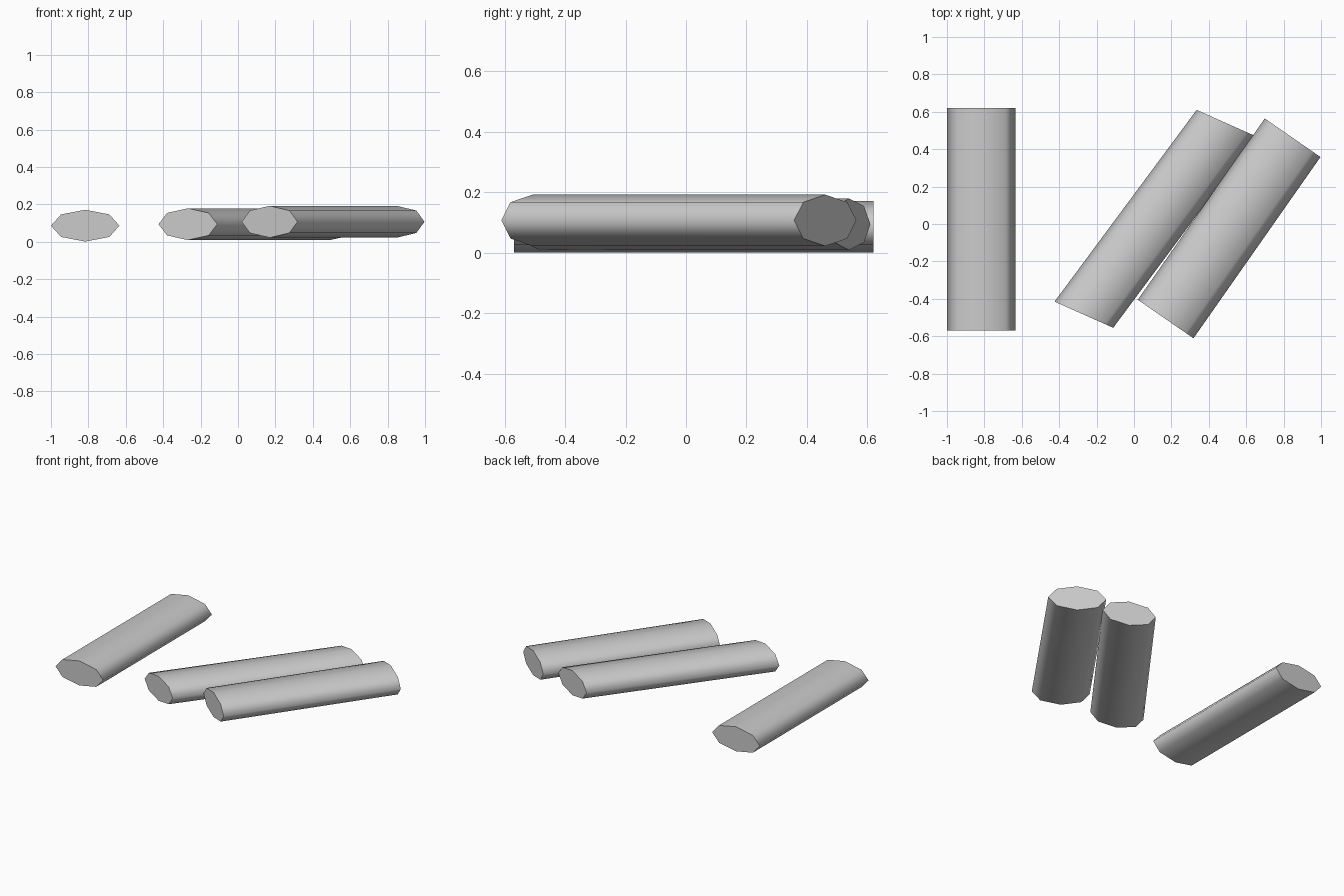
import bpy
import bmesh
from mathutils import Matrix, Vector

cube = bpy.data.objects.get("Cube")
if cube:
    bpy.data.objects.remove(cube, do_unlink=True)

# Single plain grey
grey = bpy.data.materials.new("plain grey")
grey.use_nodes = True
colour = (0.6, 0.6, 0.6, 1)
grey.diffuse_color = colour
grey.node_tree.nodes["Principled BSDF"].inputs["Base Color"].default_value = colour

HALF_HEIGHT = 0.085


def log(name, front, back, half_width, z):
    """Flattened eight-sided log; half_width sets the slant of its ends."""
    front, back = Vector((*front, z)), Vector((*back, z))
    side = Vector((*half_width, 0))
    up = Vector((0, 0, HALF_HEIGHT))
    frame = Matrix((side, up, front - back)).transposed().to_4x4()
    frame.translation = (front + back) / 2

    bm = bmesh.new()
    bmesh.ops.create_cone(bm, cap_ends=True, segments=8,
                          radius1=1, radius2=1, depth=1)
    bm.transform(frame)
    bmesh.ops.recalc_face_normals(bm, faces=bm.faces)
    # Rounded sides, crisp flat ends
    for face in bm.faces:
        face.smooth = len(face.verts) == 4
    for edge in bm.edges:
        edge.smooth = all(f.smooth for f in edge.link_faces)

    mesh = bpy.data.meshes.new(name)
    bm.to_mesh(mesh)
    bm.free()
    mesh.materials.append(grey)
    obj = bpy.data.objects.new(name, mesh)
    bpy.context.collection.objects.link(obj)
    return obj


# One straight log, and two slanted logs lying side by side
log("straight_log", (-0.817, -0.57), (-0.817, 0.62), (0.183, 0), 0.086)
log("middle_log", (-0.268, -0.485), (0.492, 0.54), (0.157, -0.07), 0.094)
log("left_log", (0.169, -0.508), (0.848, 0.461), (0.149, -0.103), 0.107)
